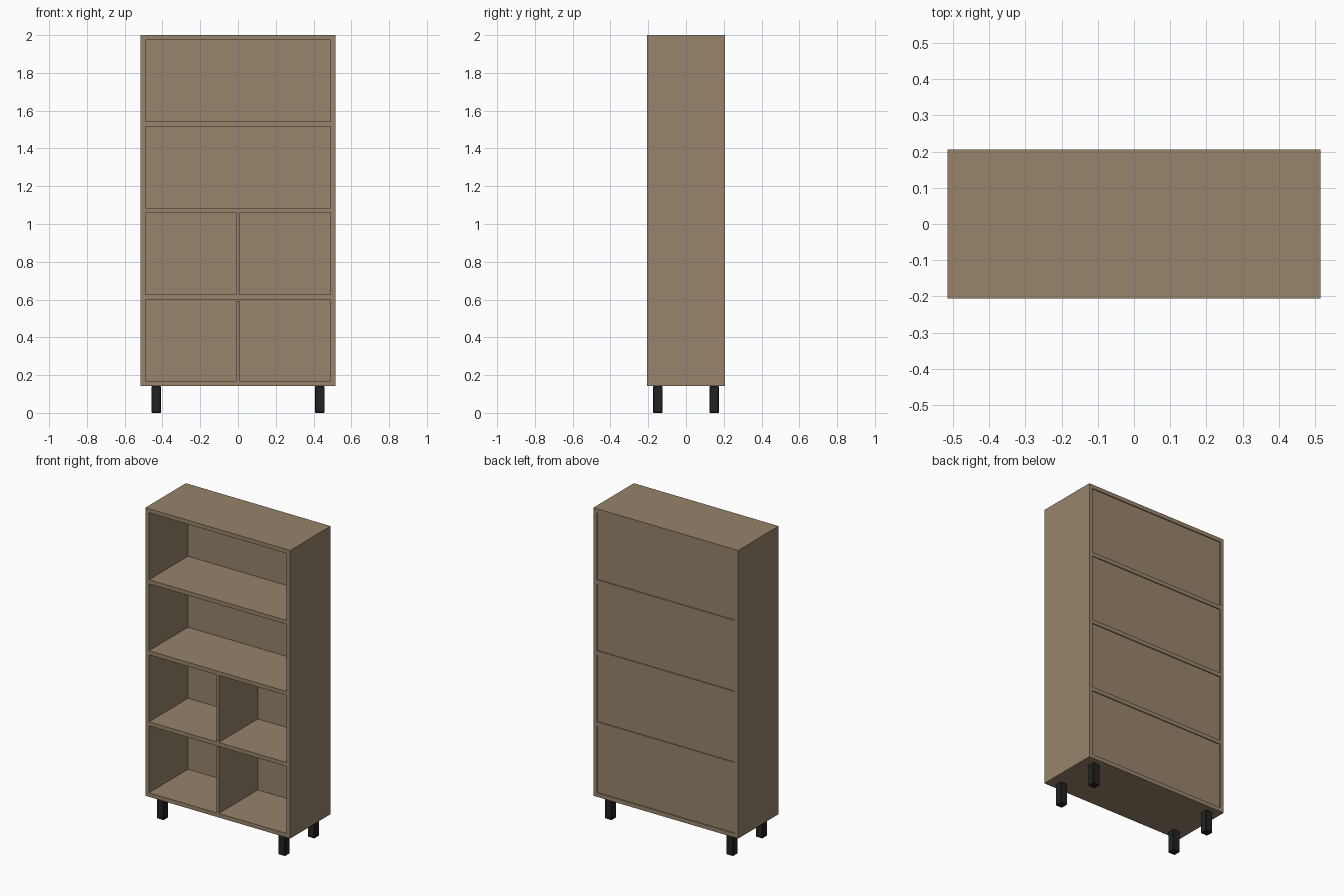
import bpy
import bmesh

cube = bpy.data.objects.get("Cube")
if cube:
    bpy.data.objects.remove(cube, do_unlink=True)


def material(name, colour):
    mat = bpy.data.materials.new(name)
    mat.use_nodes = True
    mat.diffuse_color = (*colour, 1)
    mat.node_tree.nodes["Principled BSDF"].inputs["Base Color"].default_value = (*colour, 1)
    return mat


wood = material("brown wood", (0.31, 0.23, 0.147))
black = material("black leg", (0.016, 0.016, 0.016))


def box(name, x, y, z, mat, bevel=0):
    """Axis-aligned box from (low, high) ranges."""
    bm = bmesh.new()
    bmesh.ops.create_cube(bm, size=1)
    for v in bm.verts:
        v.co = [r[0] if c < 0 else r[1] for c, r in zip(v.co, (x, y, z))]
    mesh = bpy.data.meshes.new(name)
    bm.to_mesh(mesh)
    bm.free()
    mesh.materials.append(mat)
    obj = bpy.data.objects.new(name, mesh)
    bpy.context.collection.objects.link(obj)
    if bevel:
        mod = obj.modifiers.new("bevel", "BEVEL")
        mod.width, mod.segments = bevel, 1
    return obj


W, D = 0.516, 0.206        # half width, half depth
BASE, TOP = 0.143, 2.0     # carcass bottom and top
T = 0.026                  # board thickness
BAYS = 4
bay = (TOP - BASE - T * (BAYS + 1)) / BAYS
inner = W - T
depth = (-D, D)
back = (D - 0.015, D - 0.006)

# Sides, top and bottom boards
for side, s in (("right", -1), ("left", 1)):
    box(f"{side}_side", sorted((s * inner, s * W)), depth, (BASE, TOP), wood)
box("bottom_board", (-inner, inner), depth, (BASE, BASE + T), wood)
box("top_board", (-inner, inner), depth, (TOP - T, TOP), wood)

# Shelves, recessed back panels and the dividers of the two lower bays
for i in range(BAYS):
    low = BASE + T + i * (bay + T)
    high = low + bay
    box(f"back_panel_{i + 1}", (-inner, inner), back, (low, high), wood)
    if i < BAYS - 1:
        box(f"shelf_{i + 1}", (-inner, inner), depth, (high, high + T), wood)
    if i < 2:
        gap = 0.009 if i == 0 else 0
        box(f"divider_{i + 1}", (-0.008, 0.008), (-D, back[0]), (low, high - gap), wood)

# Square legs
for side, sx in (("right", -1), ("left", 1)):
    for end, sy in (("front", -1), ("back", 1)):
        x, y, h = sx * 0.433, sy * 0.149, 0.025
        box(f"{end}_{side}_leg", (x - h, x + h), (y - h, y + h), (0, BASE), black, 0.004)
